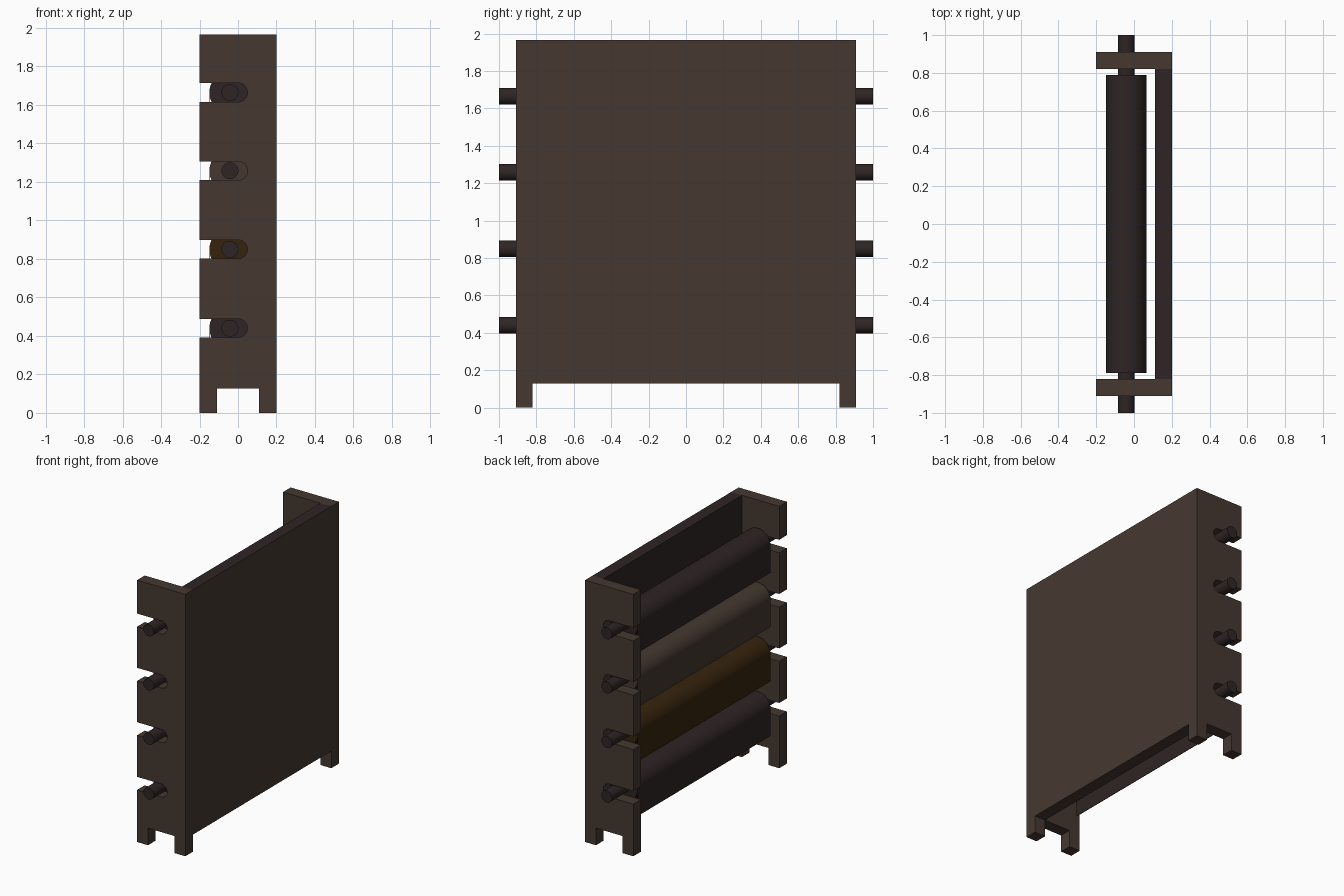
import bpy, bmesh, math

if "Cube" in bpy.data.objects:
    bpy.data.objects.remove(bpy.data.objects["Cube"])


def material(name, rgb):
    m = bpy.data.materials.new(name)
    m.diffuse_color = (*rgb, 1)
    m.use_nodes = True
    m.node_tree.nodes["Principled BSDF"].inputs["Base Color"].default_value = m.diffuse_color
    return m


BROWN = material("warm_brown", (0.060, 0.040, 0.030))
DARK = material("dark_umber", (0.028, 0.018, 0.018))
AMBER = material("amber_brown", (0.037, 0.017, 0.004))


def extrude(name, profile, y0, y1, mat, smooth=False):
    """Extrude an (x, z) outline along y."""
    bm = bmesh.new()
    face = bm.faces.new([bm.verts.new((x, y0, z)) for x, z in profile])
    ext = bmesh.ops.extrude_face_region(bm, geom=[face])
    verts = [g for g in ext["geom"] if isinstance(g, bmesh.types.BMVert)]
    bmesh.ops.translate(bm, verts=verts, vec=(0, y1 - y0, 0))
    bmesh.ops.recalc_face_normals(bm, faces=bm.faces)
    mesh = bpy.data.meshes.new(name)
    bm.to_mesh(mesh)
    bm.free()
    ob = bpy.data.objects.new(name, mesh)
    bpy.context.collection.objects.link(ob)
    mesh.materials.append(mat)
    if smooth:
        bpy.ops.object.select_all(action='DESELECT')
        ob.select_set(True)
        bpy.context.view_layer.objects.active = ob
        bpy.ops.object.shade_smooth_by_angle(angle=math.radians(35))
    return ob


def arc(cx, cz, r, a0, a1, n):
    angles = [math.radians(a0 + (a1 - a0) * i / n) for i in range(n + 1)]
    return [(cx + r * math.cos(a), cz + r * math.sin(a)) for a in angles]


HEIGHTS = [0.44, 0.85, 1.258, 1.665]
TOP, AXIS_X, ROLL_R = 1.965, -0.042, 0.107

# side panels with two feet and open rounded slots
outline = [(-0.2, 0), (-0.11, 0), (-0.11, 0.128), (0.11, 0.128),
           (0.11, 0), (0.2, 0), (0.2, TOP), (-0.2, TOP)]
for z in reversed(HEIGHTS):
    outline += [(-0.2, z + 0.049)] + arc(0, z, 0.049, 90, -90, 16) + [(-0.2, z - 0.049)]
extrude("front_side_panel", outline, -0.91, -0.82, BROWN)
extrude("rear_side_panel", outline, 0.82, 0.91, BROWN)

# back board: brown outside and underneath, dark inside and on top
board = extrude("back_board", [(0.11, 0.128), (0.2, 0.128), (0.2, TOP), (0.11, TOP)],
                -0.82, 0.82, BROWN)
board.data.materials.append(DARK)
for p in board.data.polygons:
    if p.normal.x < -0.5 or p.normal.z > 0.5:
        p.material_index = 1

# rolls, each with a hanging sheet, on a spindle
for i, (z, mat) in enumerate(zip(HEIGHTS, [DARK, AMBER, BROWN, DARK]), 1):
    roll = arc(AXIS_X, z, ROLL_R, 180, -165, 46)
    roll += [(roll[-1][0], z - 0.2), (AXIS_X - ROLL_R, z - 0.2)]
    extrude(f"roll_{i}", roll, -0.79, 0.79, mat, True)
    for end, s in (("front", -1), ("rear", 1)):
        extrude(f"spindle_{end}_{i}", arc(AXIS_X, z, 0.044, 0, 348.75, 31),
                s * 0.78, s * 1.0, DARK, True)
